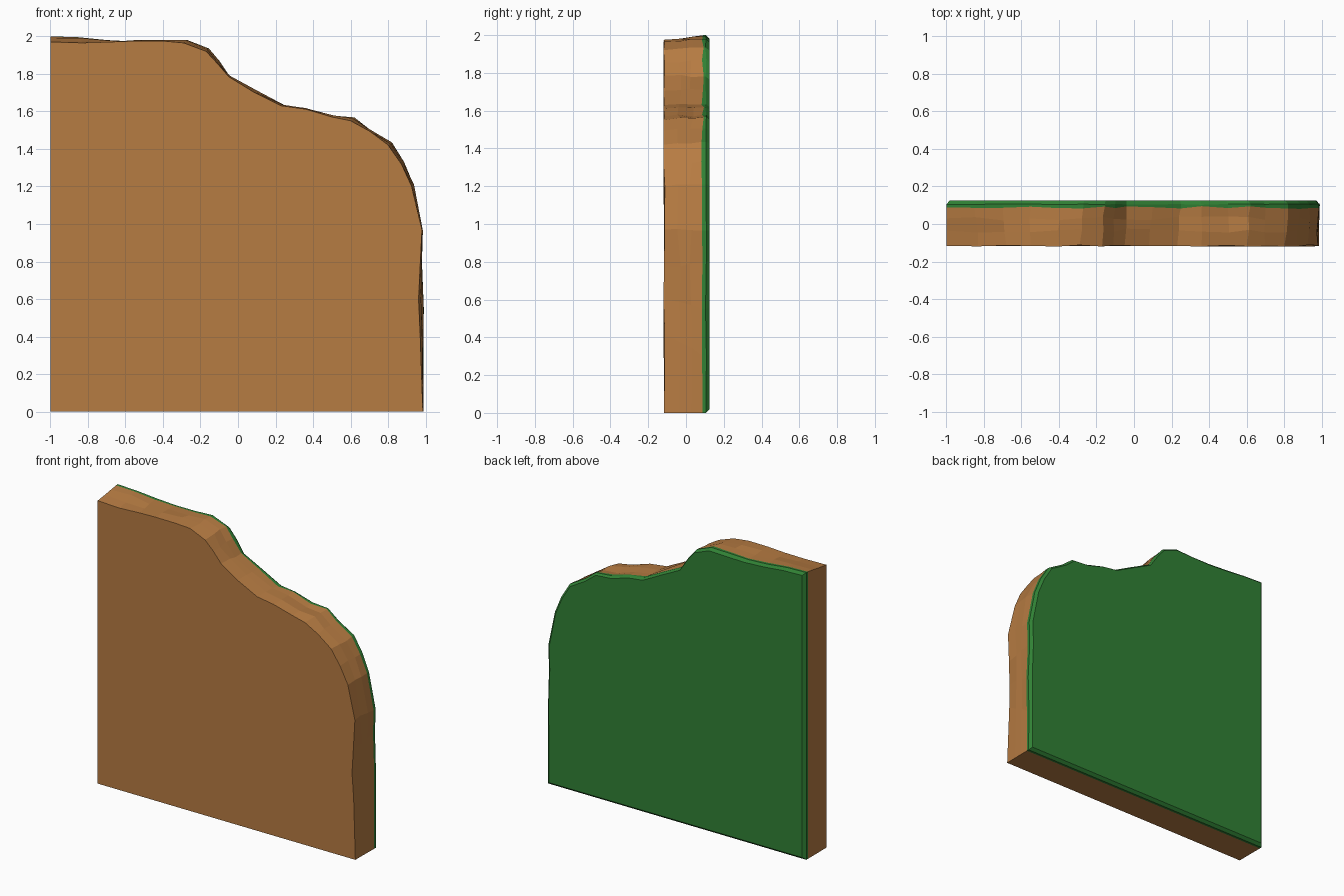
import bpy
import random

if "Cube" in bpy.data.objects:
    bpy.data.objects.remove(bpy.data.objects["Cube"])

random.seed(4)

# Outline from lower left, up, over the ragged top and down the right side:
# (front x, front z, back x, back z)
PROFILE = [
    (-1, 0, -1, 0), (-1, 1.97, -1, 2.0), (-.83, 1.965, -.85, 1.995),
    (-.68, 1.97, -.7, 1.98), (-.55, 1.975, -.55, 1.972), (-.4, 1.975, -.4, 1.975),
    (-.29, 1.965, -.27, 1.98), (-.17, 1.92, -.155, 1.935), (-.11, 1.855, -.1, 1.87),
    (-.05, 1.785, -.04, 1.78), (.08, 1.705, .1, 1.71), (.23, 1.63, .25, 1.632),
    (.36, 1.612, .36, 1.618), (.5, 1.57, .5, 1.578), (.6, 1.55, .62, 1.568),
    (.7, 1.495, .7, 1.505), (.8, 1.42, .82, 1.435), (.87, 1.32, .885, 1.33),
    (.925, 1.2, .935, 1.21), (.98, .97, .985, .965), (.97, .77, .98, .8),
    (.962, .6, .99, .55), (.97, .42, .987, .3), (.985, 0, .988, 0),
]
LAST = len(PROFILE) - 1


def ring(y, t, wobble=0.0, y_wobble=0.0, scale=1.0):
    """Outline at depth y, blended from front (t=0) to back (t=1)."""
    pts = []
    for i, (fx, fz, bx, bz) in enumerate(PROFILE):
        x, z = fx + (bx - fx) * t, fz + (bz - fz) * t
        if 1 < i < LAST:
            x += random.uniform(-wobble, wobble)
            z += random.uniform(-wobble, wobble)
            y2 = y + random.uniform(-y_wobble, y_wobble)
        else:
            y2 = y
        pts.append((x * scale, y2, 1 + (z - 1) * scale))
    return pts


def material(name, color):
    mat = bpy.data.materials.new(name)
    mat.diffuse_color = (*color, 1)
    mat.use_nodes = True
    mat.node_tree.nodes["Principled BSDF"].inputs["Base Color"].default_value = mat.diffuse_color
    return mat


def loft(name, rings, mat, cap_front=False, cap_back=False):
    n = len(PROFILE)
    verts = [p for r in rings for p in r]
    faces = []
    for k in range(len(rings) - 1):
        for i in range(n):
            j = (i + 1) % n
            faces.append((k * n + i, k * n + j, (k + 1) * n + j, (k + 1) * n + i))
    if cap_front:
        faces.append(tuple(reversed(range(n))))
    if cap_back:
        faces.append(tuple(range(len(verts) - n, len(verts))))
    mesh = bpy.data.meshes.new(name)
    mesh.from_pydata(verts, [], faces)
    mesh.materials.append(mat)
    obj = bpy.data.objects.new(name, mesh)
    bpy.context.collection.objects.link(obj)
    return obj


brown = material("dirt", (0.47, 0.20, 0.055))
green = material("grass", (0.03, 0.22, 0.035))

# Shared seam between the dirt and the grass
seam = ring(0.088, 0.97, 0, 0.008)

# Dirt slab with uneven edge
loft("dirt_body", [
    ring(-0.116, 0, 0, 0.004),
    ring(-0.035, 0.35, 0.007, 0.012),
    ring(0.03, 0.7, 0.007, 0.012),
    seam,
], brown, cap_front=True)

# Grass layer with chamfered back edge
loft("grass_layer", [
    seam,
    ring(0.105, 1, 0, 0.003),
    ring(0.124, 1, scale=0.982),
], green, cap_back=True)
